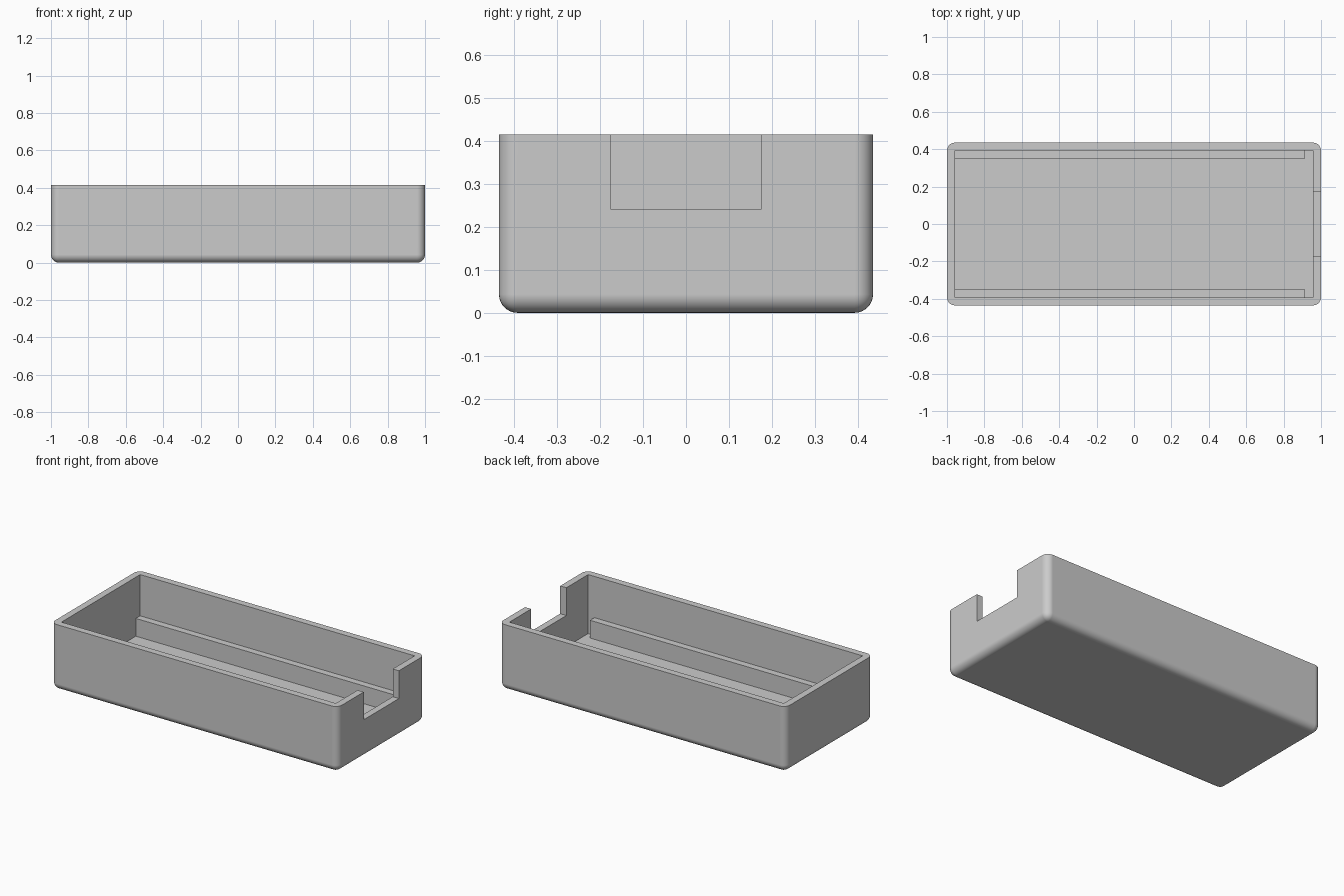
import bpy
import bmesh
from mathutils import Vector

default_cube = bpy.data.objects.get("Cube")
if default_cube:
    bpy.data.objects.remove(default_cube, do_unlink=True)

# Main dimensions
HALF_X, HALF_Y, HEIGHT = 1.0, 0.435, 0.415
WALL = 0.043
FILLET = 0.043
RAIL_TOP = 0.155
NOTCH_HALF, NOTCH_Z = 0.175, 0.24
IN_X, IN_Y = HALF_X - WALL, HALF_Y - WALL

grey = bpy.data.materials.new("light_grey")
grey.use_nodes = True
COLOUR = (0.6, 0.6, 0.6, 1)
grey.diffuse_color = COLOUR
grey.node_tree.nodes["Principled BSDF"].inputs["Base Color"].default_value = COLOUR


def box(name, low, high, fillet=0):
    """Box between two corners; fillet rounds every edge except the top rim."""
    low, high = Vector(low), Vector(high)
    size = high - low
    bm = bmesh.new()
    bmesh.ops.create_cube(bm, size=1)
    for v in bm.verts:
        v.co = Vector(a * b for a, b in zip(v.co, size)) + (low + high) / 2
    if fillet:
        edges = [e for e in bm.edges if any(v.co.z < high.z - fillet for v in e.verts)]
        bmesh.ops.bevel(bm, geom=edges, offset=fillet, segments=8,
                        profile=0.5, affect='EDGES')
    mesh = bpy.data.meshes.new(name)
    bm.to_mesh(mesh)
    bm.free()
    mesh.materials.append(grey)
    obj = bpy.data.objects.new(name, mesh)
    bpy.context.collection.objects.link(obj)
    return obj


def activate(obj):
    bpy.ops.object.select_all(action='DESELECT')
    obj.select_set(True)
    bpy.context.view_layer.objects.active = obj


def cut(obj, cutter):
    """Subtract the cutter from the object and discard the cutter."""
    cutter.hide_render = True
    mod = obj.modifiers.new("cut", 'BOOLEAN')
    mod.operation, mod.solver, mod.object = 'DIFFERENCE', 'EXACT', cutter
    activate(obj)
    bpy.ops.object.modifier_apply(modifier=mod.name)
    bpy.data.objects.remove(cutter, do_unlink=True)


# Open tray with rounded outside corners and a sharp-edged cavity
tray = box("tray", (-HALF_X, -HALF_Y, 0), (HALF_X, HALF_Y, HEIGHT), FILLET)
cut(tray, box("cavity_cutter", (-IN_X, -IN_Y, WALL), (IN_X, IN_Y, HEIGHT + 0.2)))

# Rectangular notch in the end wall
cut(tray, box("notch_cutter", (IN_X - 0.02, -NOTCH_HALF, NOTCH_Z),
              (HALF_X + 0.1, NOTCH_HALF, HEIGHT + 0.2)))

activate(tray)
bpy.ops.object.shade_smooth_by_angle(angle=0.6)
normals = tray.modifiers.new("weighted_normals", 'WEIGHTED_NORMAL')
normals.keep_sharp = True

# Support rails along both long walls, stopping short of the notched end
for name, side in (("front_rail", -1), ("back_rail", 1)):
    ys = sorted((side * IN_Y, side * (IN_Y - WALL)))
    box(name, (-IN_X, ys[0], WALL), (IN_X - WALL, ys[1], RAIL_TOP))
